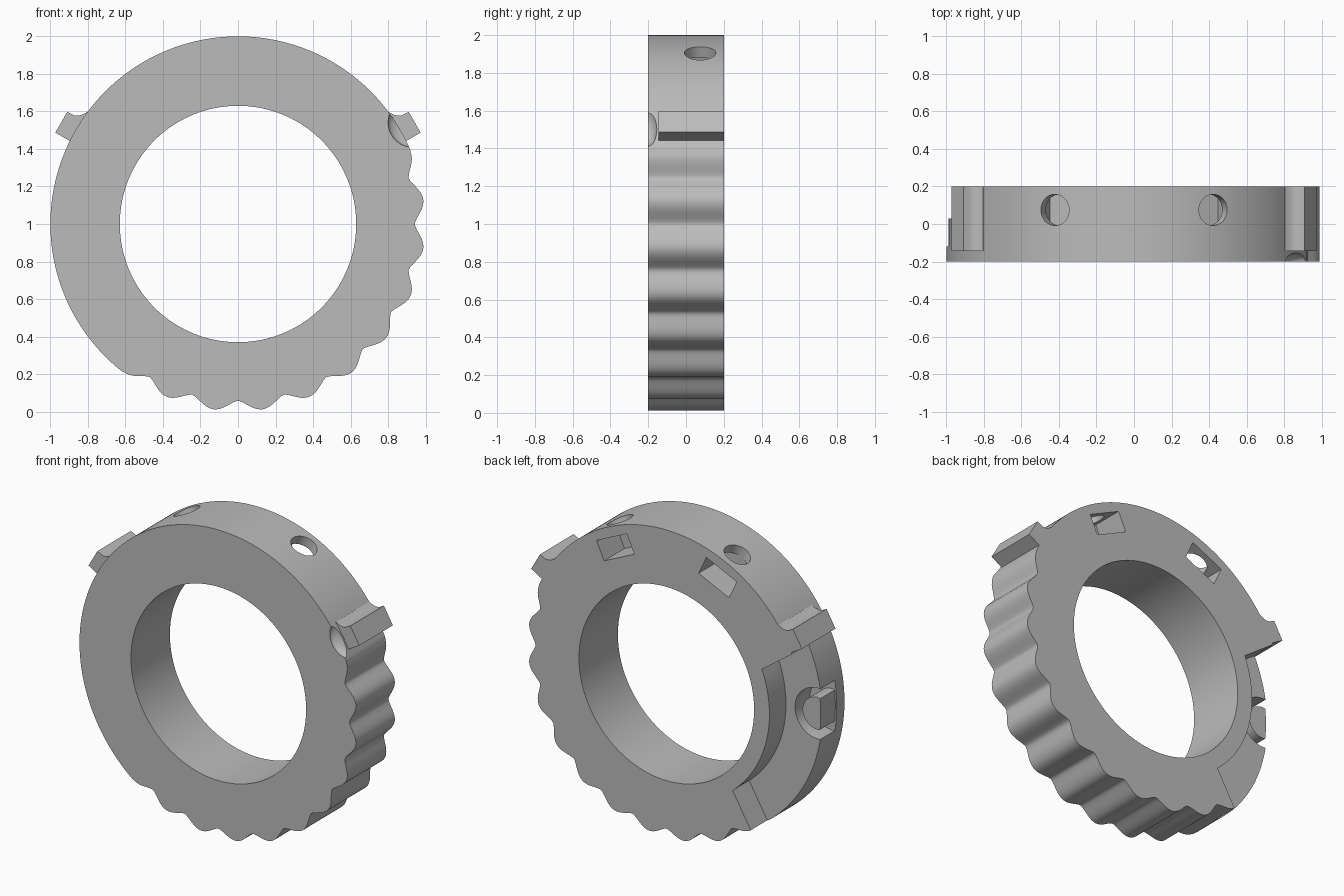
import bpy, bmesh, math

cube = bpy.data.objects.get("Cube")
if cube:
    bpy.data.objects.remove(cube, do_unlink=True)

FRONT, BACK, FLOOR = -0.2, 0.2, 0.03

grey = bpy.data.materials.new("plain grey")
grey.use_nodes = True
grey.diffuse_color = (0.5, 0.5, 0.5, 1)
grey.node_tree.nodes["Principled BSDF"].inputs["Base Color"].default_value = (0.5, 0.5, 0.5, 1)


def polar(r, deg):
    a = math.radians(deg)
    return r * math.cos(a), 1 + r * math.sin(a)


def local(deg, u, v):
    """Point u outward and v sideways from the radius at deg."""
    a = math.radians(deg)
    return u * math.cos(a) - v * math.sin(a), 1 + u * math.sin(a) + v * math.cos(a)


def arc(r, a0, a1, n):
    return [polar(r, a0 + (a1 - a0) * i / n) for i in range(n + 1)]


def circle(cx, cz, r, n=48):
    return [(cx + r * math.cos(math.tau * i / n), cz + r * math.sin(math.tau * i / n)) for i in range(n)]


def prism(name, pts, y0, y1):
    bm = bmesh.new()
    face = bm.faces.new([bm.verts.new((x, y0, z)) for x, z in pts])
    out = bmesh.ops.extrude_face_region(bm, geom=[face])
    moved = [g for g in out["geom"] if isinstance(g, bmesh.types.BMVert)]
    bmesh.ops.translate(bm, verts=moved, vec=(0, y1 - y0, 0))
    bmesh.ops.recalc_face_normals(bm, faces=bm.faces)
    mesh = bpy.data.meshes.new(name)
    bm.to_mesh(mesh)
    bm.free()
    ob = bpy.data.objects.new(name, mesh)
    bpy.context.collection.objects.link(ob)
    mesh.materials.append(grey)
    return ob


def select(ob):
    bpy.ops.object.select_all(action="DESELECT")
    ob.select_set(True)
    bpy.context.view_layer.objects.active = ob


def cut(target, cutter):
    cutter.hide_render = True
    mod = target.modifiers.new("cut", "BOOLEAN")
    mod.operation, mod.solver, mod.object = "DIFFERENCE", "EXACT", cutter
    select(target)
    bpy.ops.object.modifier_apply(modifier=mod.name)
    bpy.data.objects.remove(cutter, do_unlink=True)


# Ring outline: plain rim on one side, scalloped grip on the other
def rim(deg):
    if -127.5 <= deg <= 22.5:
        return 0.942 + 0.054 * abs(math.sin(math.radians(12 * deg))) ** 1.5
    return 1.0


steps = [-180 + 0.75 * i for i in range(480)]
ring = prism("grip_ring", [polar(rim(d), d) for d in steps], FRONT, BACK)
cut(ring, prism("bore_cutter", circle(0, 1, 0.63, 160), -0.5, 0.5))

# Stepped recess in the back
recess = [polar(1.15, 153)] + arc(0.74, 158, 230, 40) + [polar(1.15, 233.5)] + arc(1.2, 230, 156, 12)
cut(ring, prism("recess_cutter", recess, FLOOR, 0.4))

# Round pocket around the pin
cut(ring, prism("pocket_cutter", circle(-0.97, 1, 0.165), -0.12, 0.3))

# Scoop in the front beside one tab
bpy.ops.mesh.primitive_uv_sphere_add(segments=48, ring_count=24, radius=0.13, location=(0.93, FRONT, 1.54))
scoop = bpy.context.object
scoop.scale = (1, 0.43, 1)
cut(ring, scoop)

# Rim holes meeting slots in the back
for ang in (65, 115):
    slot = [local(ang, 0.87 + u, v) for u, v in ((-0.065, -0.12), (0.065, -0.12), (0.065, 0.12), (-0.065, 0.12))]
    cut(ring, prism("slot_cutter", slot, -0.01, 0.4))
    bpy.ops.mesh.primitive_cylinder_add(vertices=40, radius=0.083, depth=0.22,
                                        location=(polar(1, ang)[0], 0.075, polar(1, ang)[1]),
                                        rotation=(0, math.radians(90 - ang), 0))
    cut(ring, bpy.context.object)

# Pin, trimmed to the rim
pin_outline = []
for x, z in circle(-0.965, 1, 0.105):
    r = math.hypot(x, z - 1)
    k = min(1, 0.99 / r)
    pin_outline.append((x * k, 1 + (z - 1) * k))
pin = prism("pin", pin_outline, -0.13, FLOOR)

# Tabs with a filleted upper root
profile = [(0.95, -0.065), (1.087, -0.065), (1.087, 0.063), (1.045, 0.065), (1.025, 0.075),
           (1.01, 0.09), (0.995, 0.115), (0.95, 0.115)]
tabs = []
for name, side in (("left_tab", 1), ("right_tab", -1)):
    pts = [local(30, u, v) for u, v in profile]
    tabs.append(prism(name, [(side * x, z) for x, z in pts], -0.145, BACK))

for ob in [ring, pin] + tabs:
    ob.data.materials.clear()
    ob.data.materials.append(grey)
    for poly in ob.data.polygons:
        poly.material_index = 0
    select(ob)
    bpy.ops.object.shade_smooth_by_angle(angle=math.radians(30))
